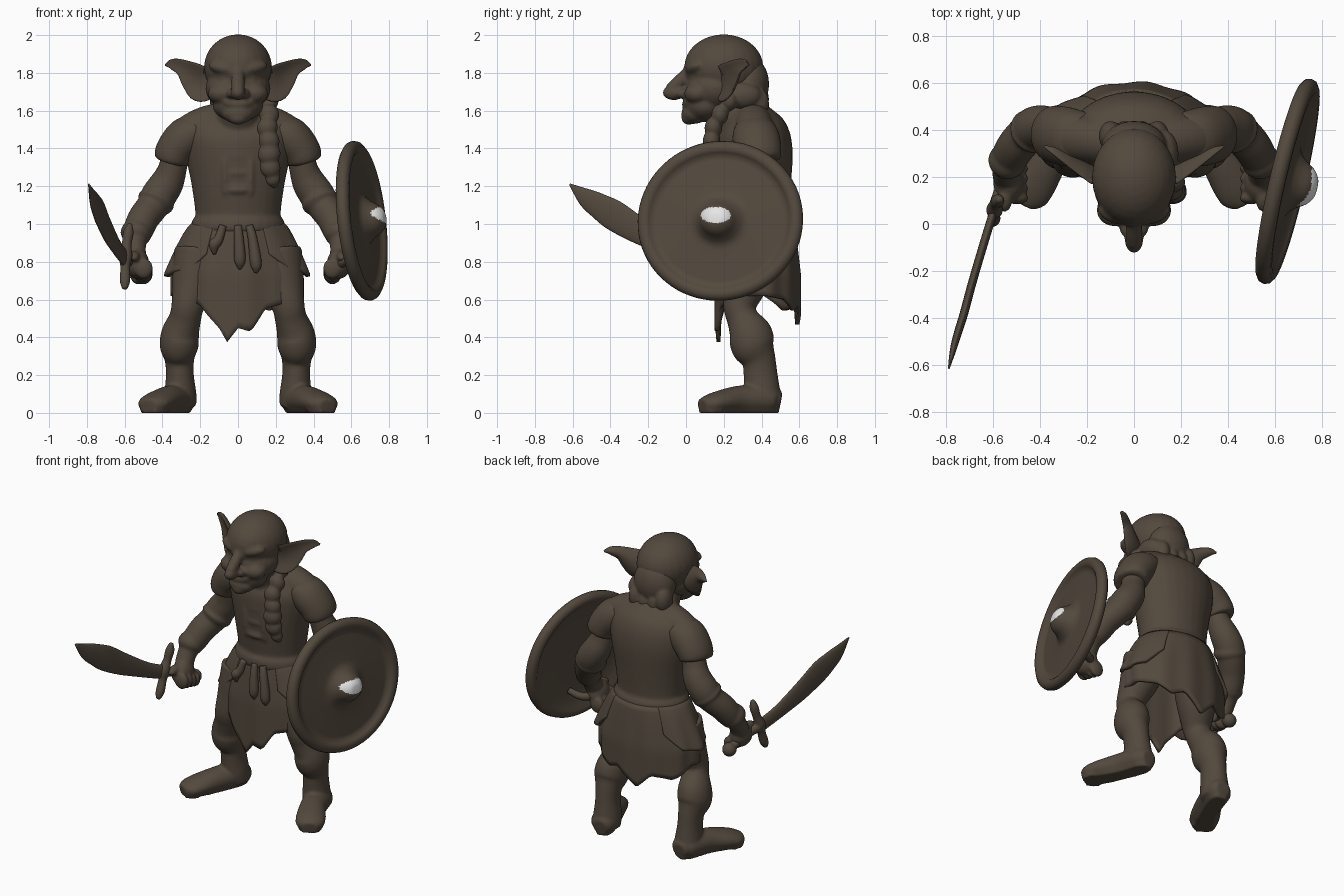
import bpy, bmesh, math
from mathutils import Vector, Matrix, Euler


def material(name, rgb):
    m = bpy.data.materials.new(name)
    m.diffuse_color = (*rgb, 1)
    return m


BROWN = material("dark_brown", (0.086, 0.066, 0.047))
WHITE = material("bare_white", (0.8, 0.8, 0.8))


def ell(bm, c, r, rot=(0, 0, 0), both=False):
    """Ellipsoid, optionally with its twin across x = 0."""
    for s in ((1, -1) if both else (1,)):
        e = Euler((rot[0], rot[1] * s, rot[2] * s)).to_matrix().to_4x4()
        mat = Matrix.Translation((c[0] * s, c[1], c[2])) @ e @ Matrix.Diagonal((*r, 1))
        bmesh.ops.create_uvsphere(bm, u_segments=24, v_segments=16, radius=1, matrix=mat)


def smooth_path(pts, n=5):
    """Catmull-Rom through tuples of any length."""
    p = [Vector(q) for q in pts]
    p = [p[0] * 2 - p[1]] + p + [p[-1] * 2 - p[-2]]
    out = []
    for a, b, c, d in zip(p, p[1:], p[2:], p[3:]):
        for i in range(n):
            t = i / n
            out.append((b * 2 + (c - a) * t + (a * 2 - b * 5 + c * 4 - d) * t * t
                        + (b * 3 - a - c * 3 + d) * t ** 3) * 0.5)
    return out + [p[-2]]


def tube(bm, pts, ref=(0, 1, 0), cup=0, seg=28):
    """Elliptical tube through (x, y, z, ru[, rv]); cup bends the section to a crescent."""
    pts = smooth_path([q if len(q) == 5 else (*q, q[3]) for q in pts])
    pos = [Vector(q[:3]) for q in pts]
    rings = []
    for i, q in enumerate(pts):
        t = (pos[min(i + 1, len(pos) - 1)] - pos[max(i - 1, 0)]).normalized()
        u = Vector(ref).cross(t).normalized()
        v = t.cross(u)
        ru, rv = max(q[3], 0.003), max(q[4], 0.003)
        ring = []
        for k in range(seg):
            c, s = math.cos(2 * math.pi * k / seg), math.sin(2 * math.pi * k / seg)
            ring.append(bm.verts.new(pos[i] + u * (ru * c + cup * rv * (1 - s * s)) + v * rv * s))
        rings.append(ring)
    for a, b in zip(rings, rings[1:]):
        for k in range(seg):
            j = (k + 1) % seg
            bm.faces.new((a[k], a[j], b[j], b[k]))
    bm.faces.new(rings[0][::-1])
    bm.faces.new(rings[-1])


def finish(name, bm, voxel=0, smooth=4, mirror=False):
    bmesh.ops.recalc_face_normals(bm, faces=bm.faces)
    for f in bm.faces:
        f.smooth = True
    me = bpy.data.meshes.new(name)
    bm.to_mesh(me)
    bm.free()
    ob = bpy.data.objects.new(name, me)
    bpy.context.collection.objects.link(ob)
    me.materials.append(BROWN)
    if voxel:
        m = ob.modifiers.new("blend", 'REMESH')
        m.mode, m.voxel_size, m.use_smooth_shade = 'VOXEL', voxel, True
        m = ob.modifiers.new("soften", 'SMOOTH')
        m.factor, m.iterations = 0.5, smooth
    if mirror:
        ob.modifiers.new("mirror", 'MIRROR')
    return ob


# Head with face features
bm = bmesh.new()
ell(bm, (0, .2, 1.83), (.18, .21, .174))
ell(bm, (0, .16, 1.72), (.172, .165, .13))
ell(bm, (0, .1, 1.63), (.135, .11, .09))
ell(bm, (0, .045, 1.585), (.085, .07, .055))
ell(bm, (0, .015, 1.56), (.05, .04, .035))
ell(bm, (.085, .06, 1.69), (.075, .07, .055), both=True)
ell(bm, (.075, .045, 1.825), (.085, .045, .035), (0, -.2, .3), both=True)
ell(bm, (.07, .05, 1.775), (.034, .028, .022), both=True)
tube(bm, [(0, .04, 1.84, .03), (0, 0, 1.79, .033), (0, -.045, 1.745, .036), (0, -.085, 1.71, .032)], (1, 0, 0))
ell(bm, (0, -.065, 1.695), (.04, .06, .04))
ell(bm, (.035, -.015, 1.69), (.028, .04, .026), both=True)
tube(bm, [(-.1, .04, 1.665, .015), (-.05, .01, 1.642, .022), (0, 0, 1.633, .022),
          (.05, .01, 1.642, .022), (.1, .04, 1.665, .015)])
ell(bm, (0, .015, 1.598), (.06, .03, .016))
finish("head", bm, .009, 7)

# Ears
bm = bmesh.new()
tube(bm, [(.14, .17, 1.745, .026, .08), (.2, .19, 1.745, .024, .098), (.25, .225, 1.785, .022, .08),
          (.3, .265, 1.828, .019, .046), (.35, .305, 1.846, .015, .028), (.385, .33, 1.842, .005)],
     (0, 0, 1), .42)
finish("ears", bm, mirror=True)

# Hair at the back of the head and the braid
bm = bmesh.new()
ell(bm, (0, .33, 1.74), (.14, .11, .15))
for x, z in ((-.1, 1.66), (-.04, 1.63), (.03, 1.62), (.1, 1.64)):
    ell(bm, (x, .375, z), (.05, .065, .085))
ell(bm, (.13, .3, 1.68), (.06, .1, .07))
for i, (x, y, z, r) in enumerate([(.165, .23, 1.65, .05), (.165, .18, 1.58, .053), (.155, .145, 1.51, .055),
                                  (.165, .135, 1.44, .055), (.165, .135, 1.37, .06), (.17, .14, 1.3, .055),
                                  (.185, .15, 1.24, .04), (.19, .16, 1.21, .022)]):
    ell(bm, (x, y, z), (r, r * .85, r * 1.05), (0, .5 * (-1) ** i, 0))
finish("hair_braid", bm, .009, 3)

# Torso, neck, belt, chest lacing
bm = bmesh.new()
tube(bm, [(0, .37, .9, .24, .18), (0, .37, 1.03, .225, .175), (0, .365, 1.2, .245, .19),
          (0, .365, 1.38, .28, .2), (0, .355, 1.49, .28, .185), (0, .34, 1.57, .22, .135), (0, .33, 1.635, .13, .08)])
tube(bm, [(0, .34, 1.56, .1), (.18, .36, 1.52, .1), (.3, .37, 1.44, .1), (.36, .38, 1.38, .07)])
tube(bm, [(0, .34, 1.56, .1), (-.18, .36, 1.52, .1), (-.3, .37, 1.44, .1), (-.36, .38, 1.38, .07)])
tube(bm, [(0, .33, 1.5, .13), (0, .26, 1.6, .115), (0, .2, 1.72, .11)], (1, 0, 0))
tube(bm, [(0, .37, .955, .24, .185), (0, .37, .975, .25, .197), (0, .37, 1.015, .245, .194), (0, .37, 1.035, .23, .18)])
for z in (1.18, 1.27, 1.36):
    ell(bm, (0, .178, z), (.055, .016, .018))
ell(bm, (.07, .182, 1.28), (.014, .016, .13), both=True)
finish("tunic", bm, .012, 5)

# Short sleeves
bm = bmesh.new()
tube(bm, [(.2, .365, 1.5, .09, .11), (.27, .37, 1.46, .11, .125), (.325, .38, 1.4, .105, .125),
          (.35, .385, 1.345, .098, .118), (.355, .387, 1.33, .08, .1)])
finish("sleeves", bm, .011, 3, True)

# Arms with cuffs, wrists and closed fists
bm = bmesh.new()
tube(bm, [(.32, .38, 1.42, .07), (.345, .4, 1.3, .075), (.375, .415, 1.22, .088), (.42, .41, 1.15, .093),
          (.455, .385, 1.09, .085), (.5, .335, 1.03, .083), (.53, .285, .96, .078), (.545, .24, .9, .06),
          (.545, .2, .83, .058)])
tube(bm, [(.42, .41, 1.16, .08), (.435, .395, 1.12, .1), (.45, .38, 1.09, .08)])
tube(bm, [(.525, .305, .985, .07), (.542, .265, .945, .082), (.55, .245, .915, .06)])
ell(bm, (.535, .175, .79), (.065, .085, .08))
for i in range(4):
    ell(bm, (.5, .11 + .042 * i, .765 - .01 * i), (.05, .026, .055))
ell(bm, (.55, .1, .83), (.03, .05, .025), (.3, 0, 0))
finish("arms", bm, .009, 3, True)

# Legs, breeches gathered at the knee, boots
bm = bmesh.new()
tube(bm, [(.2, .35, .85, .14), (.23, .32, .7, .12), (.265, .285, .57, .088), (.28, .3, .5, .085),
          (.305, .34, .42, .1, .115), (.312, .355, .35, .102, .115), (.31, .385, .28, .078, .09),
          (.308, .395, .2, .074, .09), (.305, .405, .1, .085, .095), (.305, .415, .04, .085, .09)])
tube(bm, [(.297, .5, .06, .05, .05), (.305, .44, .07, .085, .075), (.36, .29, .07, .082, .075),
          (.42, .18, .058, .092, .06), (.455, .12, .047, .085, .047), (.475, .085, .04, .05, .035)], (0, 0, 1))
for v in bm.verts:
    v.co.z = v.co.z if v.co.z > .02 else 0
finish("legs_and_boots", bm, .01, 3, True)


# Ragged skirt and side flaps
def skirt(name, hem, grow, n=110, rows=14, top=1.0):
    def hem_at(a):
        for (a0, z0), (a1, z1) in zip(hem, hem[1:]):
            if a <= a1:
                return z0 + (z1 - z0) * (a - a0) / (a1 - a0)
        return hem[-1][1]
    bm = bmesh.new()
    grid = []
    for i in range(n + 1):
        deg = hem[0][0] + (hem[-1][0] - hem[0][0]) * i / n
        a, h = math.radians(deg), hem_at(deg)
        col = []
        for j in range(rows + 1):
            z = top + (h - top) * j / rows
            s = min(1, (top - z) / .27) ** .75
            k = 1 + .02 * s * math.sin(11 * a)
            col.append(bm.verts.new(((.235 + (.105 + grow) * s) * k * math.sin(a),
                                     .38 - (.18 + (.035 + grow * .3) * s) * k * math.cos(a), z)))
        grid.append(col)
    for a, b in zip(grid, grid[1:]):
        for j in range(rows):
            bm.faces.new((a[j], a[j + 1], b[j + 1], b[j]))
    bmesh.ops.remove_doubles(bm, verts=bm.verts, dist=1e-4)
    ob = finish(name, bm)
    m = ob.modifiers.new("cloth", 'SOLIDIFY')
    m.thickness, m.offset = .022, 0


skirt("skirt", [(-59, .62), (-35, .57), (-17, .45), (-10, .375), (0, .45), (11, .43), (25, .55), (66, .62),
                (100, .62), (130, .6), (150, .54), (165, .57), (188, .46), (205, .56), (230, .54), (260, .62),
                (301, .62)], 0)
skirt("left_flap", [(-140, .84), (-120, .74), (-95, .72), (-70, .74), (-45, .76), (-30, .84)], .035, 50)
skirt("right_flap", [(30, .84), (45, .77), (70, .74), (95, .72), (120, .74), (140, .84)], .035, 50)

# Hanging belt cords
bm = bmesh.new()
for x0, x1, z in ((-.08, -.125, .84), (0, .01, .76), (.06, .095, .74)):
    tube(bm, [(x0, .18, .99, .02), ((x0 + x1) / 2, .165, .92, .025), (x1, .157, z + .05, .03), (x1, .16, z, .008)])
finish("belt_cords", bm)

# Curved sword: blade, guard, grip, pommel
bm = bmesh.new()
tube(bm, [(-.6, .05, .82, .018, .045), (-.64, -.08, .875, .018, .05), (-.69, -.25, .965, .018, .07),
          (-.725, -.38, 1.045, .018, .08), (-.75, -.46, 1.095, .017, .068), (-.77, -.53, 1.14, .014, .05),
          (-.79, -.615, 1.21, .004, .005)], (0, 0, 1))
finish("sword_blade", bm)
bm = bmesh.new()
tube(bm, [(-.6, .0, .655, .014), (-.598, .02, .7, .028), (-.597, .045, .77, .026), (-.595, .06, .83, .036),
          (-.59, .085, .89, .026), (-.58, .1, .955, .028), (-.572, .105, 1.005, .012)])
tube(bm, [(-.6, .05, .82, .03), (-.56, .17, .785, .028), (-.53, .27, .735, .028)], (0, 0, 1))
ell(bm, (-.525, .285, .725), (.045, .045, .045))
finish("sword_hilt", bm, .008, 2)

# Round shield with raised rim and boss
bm = bmesh.new()
front = smooth_path([(0, .13), (.04, .125), (.075, .1), (.105, .055), (.14, .025), (.2, .016), (.36, .008)], 6)
back = [(.375, .025), (.39, .034), (.415, .034), (.435, .02), (.441, 0), (.435, -.02), (.415, -.034),
        (.39, -.034), (.37, -.018), (.2, -.014), (0, -.014)]
vs = [bm.verts.new((p[0], 0, p[1])) for p in [tuple(q) for q in front] + back]
es = [bm.edges.new(e) for e in zip(vs, vs[1:])]
bmesh.ops.spin(bm, geom=vs + es, cent=(0, 0, 0), axis=(0, 0, 1), angle=2 * math.pi, steps=72)
bmesh.ops.remove_doubles(bm, verts=bm.verts, dist=1e-4)
turn = Vector((.97, -.23, .105)).to_track_quat('Z', 'Y').to_matrix().to_4x4()
bm.transform(Matrix.Translation((.655, .182, 1.017)) @ Matrix.Diagonal((1, 1.02, .965, 1)) @ turn)
for f in bm.faces:  # worn bare patch on the upper boss
    c = f.calc_center_median()
    if c.x > .69 and ((c.y - .158) / .08) ** 2 + ((c.z - 1.048) / .043) ** 2 < 1:
        f.material_index = 1
finish("shield", bm).data.materials.append(WHITE)

# Shield handle
bm = bmesh.new()
tube(bm, [(.64, .06, .82, .02), (.58, .07, .81, .024), (.545, .12, .79, .026), (.545, .22, .78, .026),
          (.6, .27, .78, .024), (.68, .28, .8, .02)], (0, 0, 1))
finish("shield_handle", bm)
